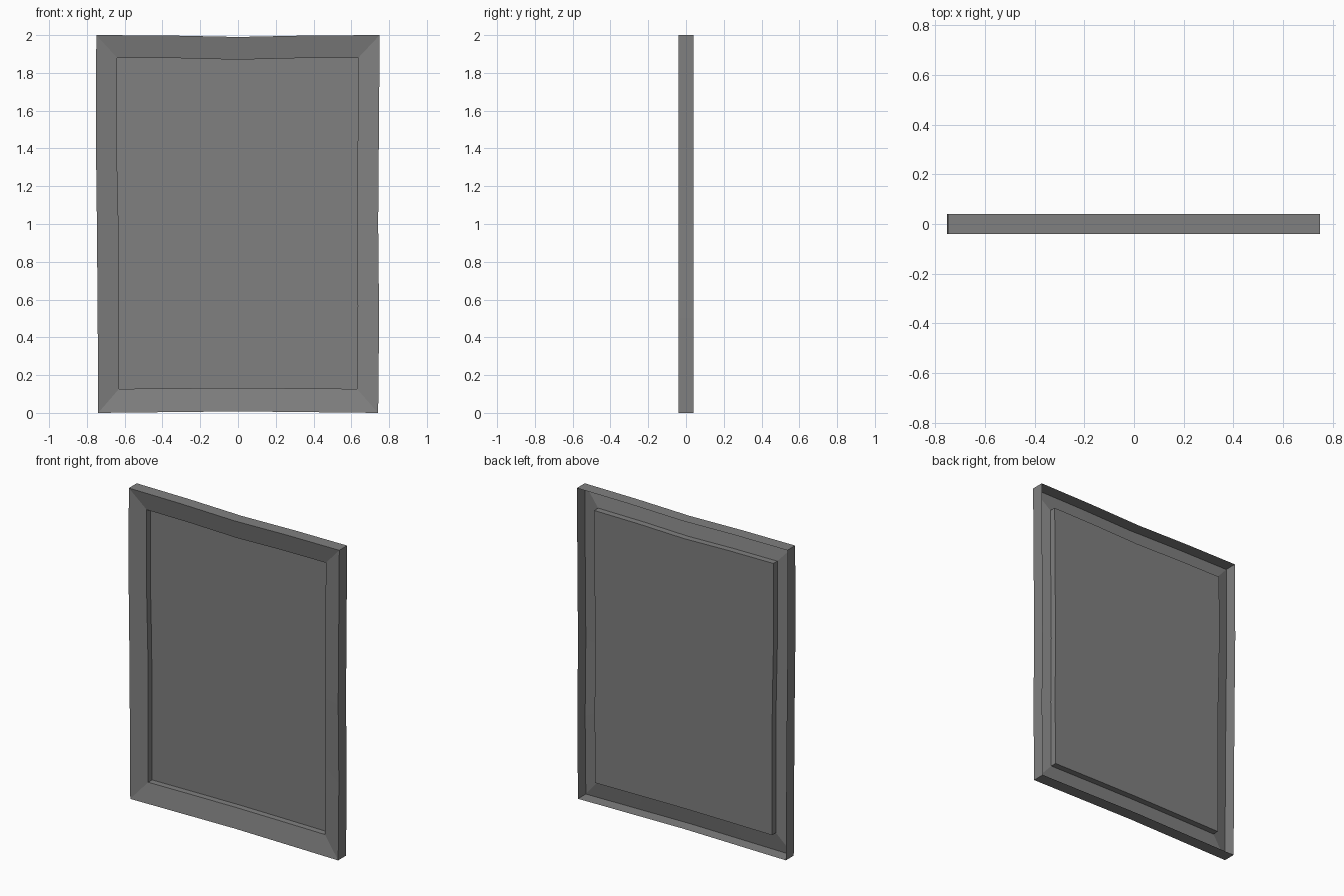
import bpy, bmesh

cube = bpy.data.objects.get("Cube")
if cube:
    bpy.data.objects.remove(cube, do_unlink=True)

gray = bpy.data.materials.new("plain gray")
gray.use_nodes = True
gray.diffuse_color = (0.216, 0.216, 0.216, 1)
gray.node_tree.nodes["Principled BSDF"].inputs["Base Color"].default_value = gray.diffuse_color

FRONT, BACK = -0.04, 0.04
LIP, PANEL = -0.015, 0.025      # depth of the inner lip and of the recessed panel


def outline(left, right, bottom, top):
    """Closed counter-clockwise loop of slightly uneven edges, four segments a side.

    Left and right list x from bottom to top, bottom and top list z from left to right."""
    z_of = lambda i: bottom[0] + (top[0] - bottom[0]) * i / 4
    x_of = lambda i, row: left[row] + (right[row] - left[row]) * i / 4
    return ([(x_of(i, 0), bottom[i]) for i in range(4)]
            + [(right[i], z_of(i)) for i in range(4)]
            + [(x_of(i, 4), top[i]) for i in range(4, 0, -1)]
            + [(left[i], z_of(i)) for i in range(4, 0, -1)])


outer = outline([-0.74, -0.743, -0.747, -0.753, -0.75],
                [0.742, 0.747, 0.742, 0.746, 0.75],
                [0, 0.004, 0.008, 0.004, 0],
                [2, 1.998, 1.99, 1.998, 2])
inner = outline([-0.63, -0.63, -0.633, -0.643, -0.64],
                [0.63, 0.634, 0.63, 0.634, 0.637],
                [0.127, 0.13, 0.132, 0.13, 0.127],
                [1.88, 1.878, 1.87, 1.878, 1.88])


def shell(name, rings, cap=False):
    """Skin a series of (outline, depth) rings, optionally closing the last one."""
    bm = bmesh.new()
    loops = [[bm.verts.new((x, y, z)) for x, z in ring] for ring, y in rings]
    for a, b in zip(loops, loops[1:]):
        for i in range(len(a)):
            j = (i + 1) % len(a)
            bm.faces.new((a[i], a[j], b[j], b[i]))
    if cap:
        bm.faces.new(loops[-1])
    mesh = bpy.data.meshes.new(name)
    bm.to_mesh(mesh)
    bm.free()
    mesh.materials.append(gray)
    obj = bpy.data.objects.new(name, mesh)
    bpy.context.collection.objects.link(obj)
    return obj


# Open-backed frame: side walls, then a moulding that slopes inward
shell("frame", [(outer, BACK), (outer, FRONT), (inner, LIP)])

# Recessed tray holding the flat panel
shell("panel", [(inner, LIP), (inner, PANEL)], cap=True)
